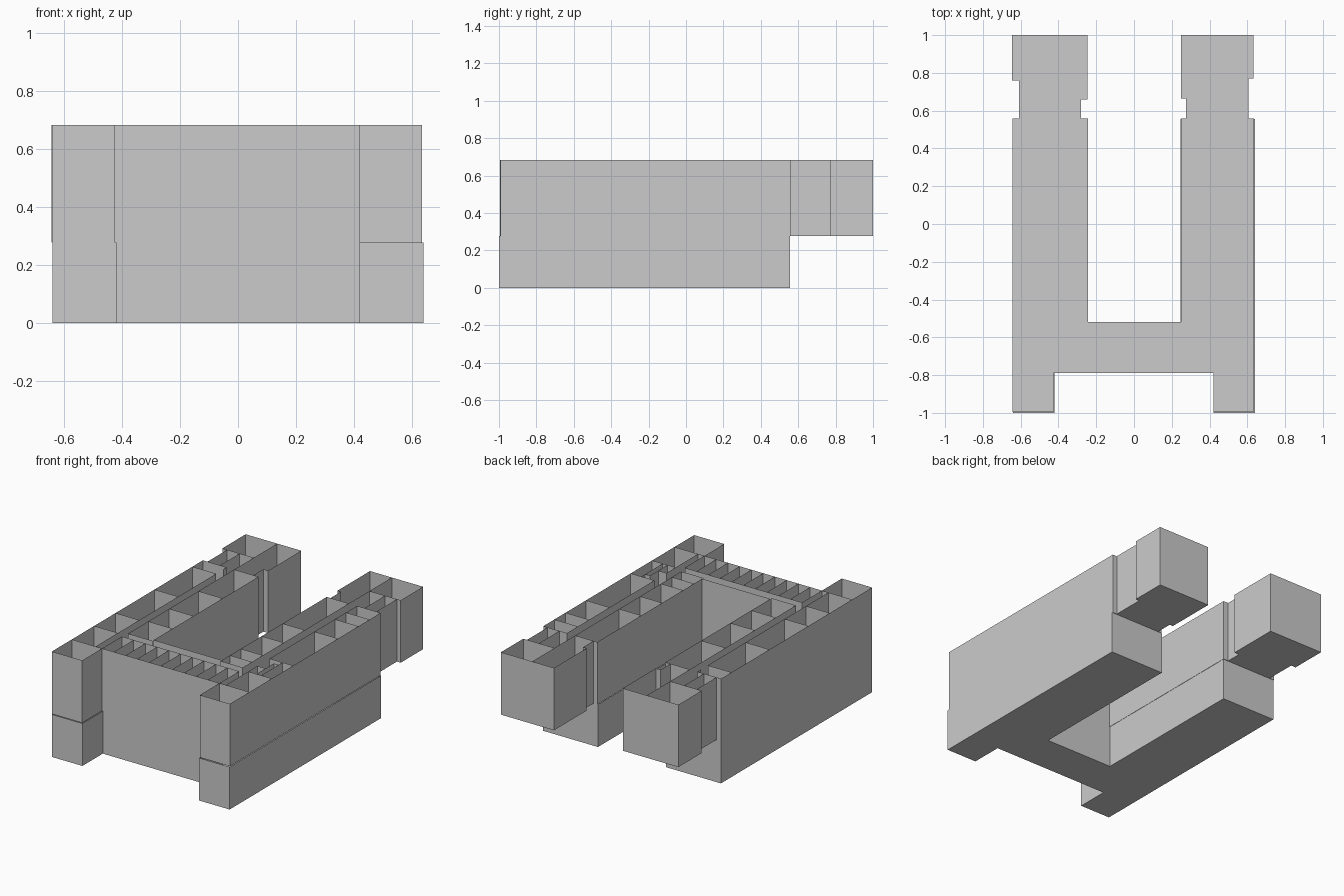
import bpy

Z0, Z1, Z2 = 0.0, 0.277, 0.683


def make(name, verts, faces):
    me = bpy.data.meshes.new(name)
    me.from_pydata(verts, [], faces)
    me.update()
    ob = bpy.data.objects.new(name, me)
    bpy.context.collection.objects.link(ob)
    return ob


def storey(name, outline, z0, z1):
    """Open-topped shell: floor slab plus outer walls (outline is counter-clockwise)."""
    n = len(outline)
    verts = [(x, y, z0) for x, y in outline] + [(x, y, z1) for x, y in outline]
    faces = [tuple(reversed(range(n)))]
    faces += [(i, (i + 1) % n, n + (i + 1) % n, n + i) for i in range(n)]
    return make(name, verts, faces)


def partitions(name, segments, z0=Z1, z1=Z2):
    """Thin upright walls, one per (x0, y0, x1, y1) segment."""
    verts, faces = [], []
    for x0, y0, x1, y1 in segments:
        b = len(verts)
        verts += [(x0, y0, z0), (x1, y1, z0), (x1, y1, z1), (x0, y0, z1)]
        faces.append((b, b + 1, b + 2, b + 3))
    return make(name, verts, faces)


def cross_walls(x0, x1, ys):
    return [(x0, y, x1, y) for y in ys]


# Lower storey: U-shaped plan with two front bays
half = [(0.42, -0.79), (0.42, -1.0), (0.64, -1.0), (0.64, 0.555), (0.245, 0.555), (0.245, -0.52)]
storey("lower_storey", half + [(-x, y) for x, y in reversed(half)], Z0, Z1)

# Upper storey: same plan, with wings overhanging at the back
right = [(0.42, -0.79), (0.42, -0.992), (0.636, -0.992), (0.636, 0.558), (0.605, 0.558),
         (0.605, 0.77), (0.632, 0.77), (0.632, 1.0), (0.25, 1.0), (0.25, 0.665),
         (0.275, 0.665), (0.275, 0.558), (0.248, 0.558), (0.248, -0.52)]
left = [(-0.243, -0.52), (-0.243, 0.558), (-0.28, 0.558), (-0.28, 0.66), (-0.245, 0.66),
        (-0.245, 1.0), (-0.645, 1.0), (-0.645, 0.76), (-0.61, 0.76), (-0.61, 0.558),
        (-0.643, 0.558), (-0.643, -0.995), (-0.425, -0.995), (-0.425, -0.79)]
storey("upper_storey", right + left, Z1, Z2)

# Left wing rooms and corridor walls
partitions("left_wing_rooms",
           cross_walls(-0.643, -0.472, [0.45, 0.06, -0.34, -0.56, -0.79])
           + cross_walls(-0.418, -0.243, [0.19, -0.11, -0.325, -0.533])
           + [(-0.472, 0.45, -0.472, -0.79), (-0.418, 1.0, -0.418, -0.533),
              (-0.61, 0.558, -0.472, 0.558), (-0.472, 0.558, -0.472, 0.52),
              (-0.418, 0.558, -0.28, 0.558), (-0.61, 0.76, -0.418, 0.76),
              (-0.52, 0.76, -0.52, 0.558)])

# Right wing rooms and corridor walls
partitions("right_wing_rooms",
           cross_walls(0.466, 0.636, [0.445, 0.33, 0.12, -0.34, -0.56, -0.79])
           + cross_walls(0.248, 0.407, [0.105, -0.11, -0.325, -0.437, -0.533])
           + [(0.466, 0.558, 0.466, -0.34), (0.466, -0.465, 0.466, -0.79),
              (0.407, 1.0, 0.407, -0.533), (0.466, 0.558, 0.605, 0.558),
              (0.275, 0.558, 0.407, 0.558), (0.407, 0.77, 0.605, 0.77),
              (0.52, 0.77, 0.52, 0.558)])

# Small closets in the right wing
partitions("closet_walls", [(0.466, -0.465, 0.525, -0.465), (0.525, -0.56, 0.525, -0.38),
                            (0.525, -0.38, 0.56, -0.38), (0.56, -0.56, 0.56, -0.34)])

# Front row of ten equal cells with the corridor behind
partitions("front_cells",
           [(-0.425 + 0.0845 * i, -0.79, -0.425 + 0.0845 * i, -0.587) for i in range(11)]
           + [(-0.425, -0.587, 0.42, -0.587), (-0.472, -0.79, -0.425, -0.79),
              (0.42, -0.79, 0.466, -0.79)])
